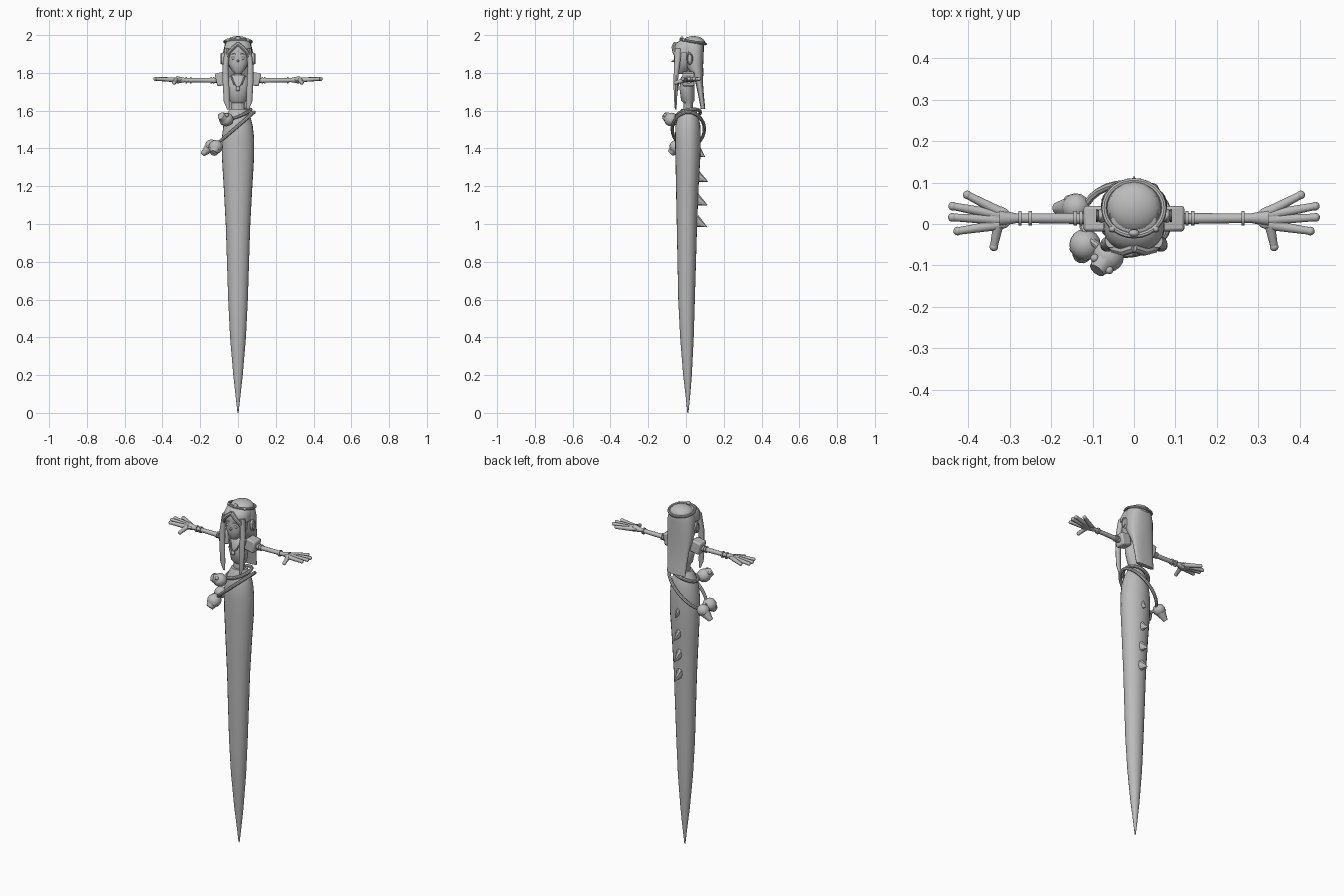
import bpy, bmesh, math
from mathutils import Vector

cube = bpy.data.objects.get("Cube")
if cube:
    bpy.data.objects.remove(cube, do_unlink=True)

grey = bpy.data.materials.new("plain_grey")
grey.use_nodes = True
grey.diffuse_color = (0.5, 0.5, 0.5, 1)
grey.node_tree.nodes["Principled BSDF"].inputs["Base Color"].default_value = (0.5, 0.5, 0.5, 1)


def finish(ob, name, angle=40):
    ob.name = name
    ob.data.materials.clear()
    ob.data.materials.append(grey)
    bpy.ops.object.select_all(action='DESELECT')
    ob.select_set(True)
    bpy.context.view_layer.objects.active = ob
    bpy.ops.object.shade_smooth_by_angle(angle=math.radians(angle))
    return ob


def loft(name, sections, sides=20, power=1.0):
    """Stack of closed rings (z, x, y, half width, half depth); power below 1 squares them."""
    bm = bmesh.new()
    rings = []
    for z, cx, cy, rx, ry in sections:
        ring = []
        for i in range(sides):
            a = math.tau * i / sides
            c, s = math.cos(a), math.sin(a)
            ring.append(bm.verts.new((cx + rx * math.copysign(abs(c) ** power, c),
                                      cy + ry * math.copysign(abs(s) ** power, s), z)))
        rings.append(ring)
    for low, high in zip(rings, rings[1:]):
        for i in range(sides):
            j = (i + 1) % sides
            bm.faces.new((low[i], low[j], high[j], high[i]))
    bm.faces.new(rings[0])
    bm.faces.new(rings[-1])
    bmesh.ops.recalc_face_normals(bm, faces=bm.faces)
    mesh = bpy.data.meshes.new(name)
    bm.to_mesh(mesh)
    bm.free()
    ob = bpy.data.objects.new(name, mesh)
    bpy.context.collection.objects.link(ob)
    return finish(ob, name)


def ball(name, loc, size, rot=(0, 0, 0)):
    bpy.ops.mesh.primitive_uv_sphere_add(segments=16, ring_count=10, location=loc, rotation=rot)
    ob = bpy.context.object
    ob.scale = size
    return finish(ob, name, 60)


def cone(name, a, b, r1, r2, sides=12, squash=1.0):
    a, b = Vector(a), Vector(b)
    bpy.ops.mesh.primitive_cone_add(vertices=sides, radius1=r1, radius2=r2,
                                    depth=(b - a).length, location=(a + b) / 2)
    ob = bpy.context.object
    ob.rotation_euler = (b - a).to_track_quat('Z', 'Y').to_euler()
    ob.scale.x = squash
    return finish(ob, name)


def tube(name, points, radius, closed=False):
    curve = bpy.data.curves.new(name, 'CURVE')
    curve.dimensions = '3D'
    curve.bevel_depth = radius
    curve.bevel_resolution = 2
    curve.use_fill_caps = True
    line = curve.splines.new('POLY')
    line.points.add(len(points) - 1)
    for p, co in zip(line.points, points):
        p.co = (*co, 1)
    line.use_cyclic_u = closed
    ob = bpy.data.objects.new(name, curve)
    bpy.context.collection.objects.link(ob)
    bpy.ops.object.select_all(action='DESELECT')
    ob.select_set(True)
    bpy.context.view_layer.objects.active = ob
    bpy.ops.object.convert(target='MESH')
    return finish(bpy.context.object, name)


def hoop(name, centre, rx, ry, radius, tilt_x=0, tilt_y=0):
    """Closed loop whose height follows x and y."""
    pts = []
    for i in range(28):
        c, s = math.cos(math.tau * i / 28), math.sin(math.tau * i / 28)
        pts.append((centre[0] + rx * c, centre[1] + ry * s, centre[2] + tilt_x * c + tilt_y * s))
    return tube(name, pts, radius, True)


# Tail and torso
loft("tail", [(0, 0, .01, .003, .003), (.1, 0, .01, .014, .013), (.2, 0, .008, .025, .023),
              (.4, 0, .005, .042, .036), (.6, 0, .003, .052, .044), (1, 0, .005, .065, .054),
              (1.2, 0, .007, .076, .06), (1.35, 0, .01, .085, .066), (1.45, 0, .01, .086, .068),
              (1.52, 0, .01, .078, .066), (1.57, 0, .012, .065, .055), (1.61, 0, .013, .045, .038)], 24)
loft("torso", [(1.58, 0, .013, .036, .026), (1.64, 0, .012, .034, .024), (1.655, 0, .01, .045, .036),
               (1.72, 0, .005, .058, .04), (1.77, 0, .01, .06, .036), (1.79, 0, .012, .03, .022)])
loft("neck", [(1.76, 0, .012, .02, .018), (1.83, 0, .012, .02, .018)], 12)
tube("necklace", [(-.035, -.02, 1.78), (-.02, -.04, 1.74), (0, -.045, 1.72),
                  (.02, -.04, 1.74), (.035, -.02, 1.78)], .004)
ball("pendant", (0, -.048, 1.715), (.012, .008, .012))

# Back spikes point backwards and slightly down
for base_z, tip_z, tip_y in [(1.39, 1.355, .1), (1.255, 1.225, .115), (1.13, 1.1, .112), (1.015, .985, .11)]:
    cone("back_spike", (0, .05, base_z), (0, tip_y, tip_z), .035, .002, 8, .55)

# Head and face
loft("head", [(1.795, 0, -.03, .016, .018), (1.815, 0, -.022, .036, .038), (1.85, 0, -.012, .055, .052),
              (1.9, 0, -.005, .064, .057), (1.95, 0, 0, .06, .055)], 20, .85)
cone("nose", (0, -.058, 1.865), (0, -.076, 1.86), .008, .003, 8)
ball("mouth", (0, -.052, 1.832), (.011, .007, .004))
for s in (-1, 1):
    ball("eye", (s * .025, -.058, 1.878), (.012, .005, .007))
    tube("eyebrow", [(s * .012, -.064, 1.9), (s * .024, -.065, 1.904), (s * .036, -.06, 1.898)], .0025)

# Hair: crown and back sheet, fringe, front locks
loft("back_hair", [(1.61, 0, .09, .058, .012), (1.68, 0, .08, .062, .015), (1.75, 0, .07, .068, .02),
                   (1.8, 0, .057, .076, .035), (1.84, 0, .045, .08, .046), (1.91, 0, .04, .079, .054),
                   (1.95, 0, .036, .07, .058), (1.97, 0, .036, .06, .055)], 24, .8)
loft("crown_hair", [(1.905, 0, -.005, .074, .058), (1.935, 0, .005, .073, .07),
                    (1.96, 0, .015, .066, .066), (1.975, 0, .025, .05, .05)], 24, .8)
for s in (-1, 1):
    tube("fringe", [(0, -.058, 1.955), (s * .025, -.066, 1.935), (s * .048, -.06, 1.91),
                    (s * .062, -.04, 1.87)], .011)
    loft("front_lock", [(1.605, s * .052, -.055, .005, .004), (1.65, s * .06, -.055, .016, .008),
                        (1.75, s * .064, -.055, .017, .012), (1.84, s * .066, -.048, .015, .016),
                        (1.93, s * .056, -.04, .014, .018)], 10)
    # Ear pieces
    ball("ear_piece", (s * .079, .02, 1.875), (.012, .017, .033))
    hoop_points = [(s * .089, .02 + .013 * math.cos(math.tau * i / 16),
                    1.875 + .027 * math.sin(math.tau * i / 16)) for i in range(16)]
    tube("ear_ring", hoop_points, .003, True)

# Cap with rim and front knob
ball("cap_dome", (0, .04, 1.958), (.065, .062, .037))
hoop("cap_rim", (0, .038, 1.965), .072, .066, .007, 0, -.012)
ball("cap_knob", (0, -.022, 1.982), (.013, .009, .012))
for s in (-1, 1):
    ball("rim_stud", (s * .052, -.012, 1.974), (.009, .008, .009))

# Arms, sleeves, bracelets and hands
for s in (-1, 1):
    bpy.ops.mesh.primitive_cube_add(size=1, location=(s * .087, .013, 1.768))
    sleeve = bpy.context.object
    sleeve.dimensions = (.06, .062, .07)
    sleeve.rotation_euler.y = s * .2
    bevel = sleeve.modifiers.new("soft_edges", 'BEVEL')
    bevel.width, bevel.segments = .12, 2
    finish(sleeve, "sleeve")
    cone("arm", (s * .06, .013, 1.76), (s * .3, .014, 1.762), .014, .011, 12)
    for x in ((.128, .142, .25, .275) if s < 0 else (.128, .142, .263)):
        cone("bracelet", (s * (x - .004), .014, 1.761), (s * (x + .004), .014, 1.761), .018, .018, 14)
    ball("palm", (s * .335, .014, 1.763), (.042, .03, .012))
    cone("wrist", (s * .28, .014, 1.762), (s * .325, .014, 1.763), .011, .02, 12)
    for y0, x1, y1 in [(.03, .402, .07), (.022, .437, .043), (.01, .438, .016), (-.002, .425, -.017),
                       (-.005, .338, -.055)]:
        thumb = y1 < -.05
        root = (s * (.325 if not thumb else .318 + .01), y0, 1.763)
        tip = (s * x1, y1, 1.768 if not thumb else 1.748)
        cone("finger", root, tip, .013, .0095, 10)
        ball("fingertip", tip, (.0105, .0105, .0105))

# Slanted belts around the hips
hoop("hip_belt", (-.02, .012, 1.502), .105, .085, .009, .09)
hoop("waist_belt", (-.002, .012, 1.58), .07, .064, .009, .025, .012)

# Hanging shells: a round body with a flared mouth
for body, size, tip, mouth in [((-.062, -.078, 1.553), .038, (-.09, -.112, 1.573), .02),
                               ((-.118, -.05, 1.408), .038, (-.128, -.08, 1.375), .02),
                               ((-.14, .04, 1.415), .034, (-.188, .038, 1.368), .013)]:
    ball("shell_body", body, (size, size, size * .95))
    cone("shell_mouth", body, tip, size * .95, mouth, 10)
    d = (Vector(tip) - Vector(body)).normalized()
    side = d.cross(Vector((0, 0, 1))).normalized()
    for s in (-1, 1):
        ball("shell_knob", Vector(body) + d * size * .7 + side * s * size * .6 + Vector((0, 0, .012)),
             (.01, .01, .01))
